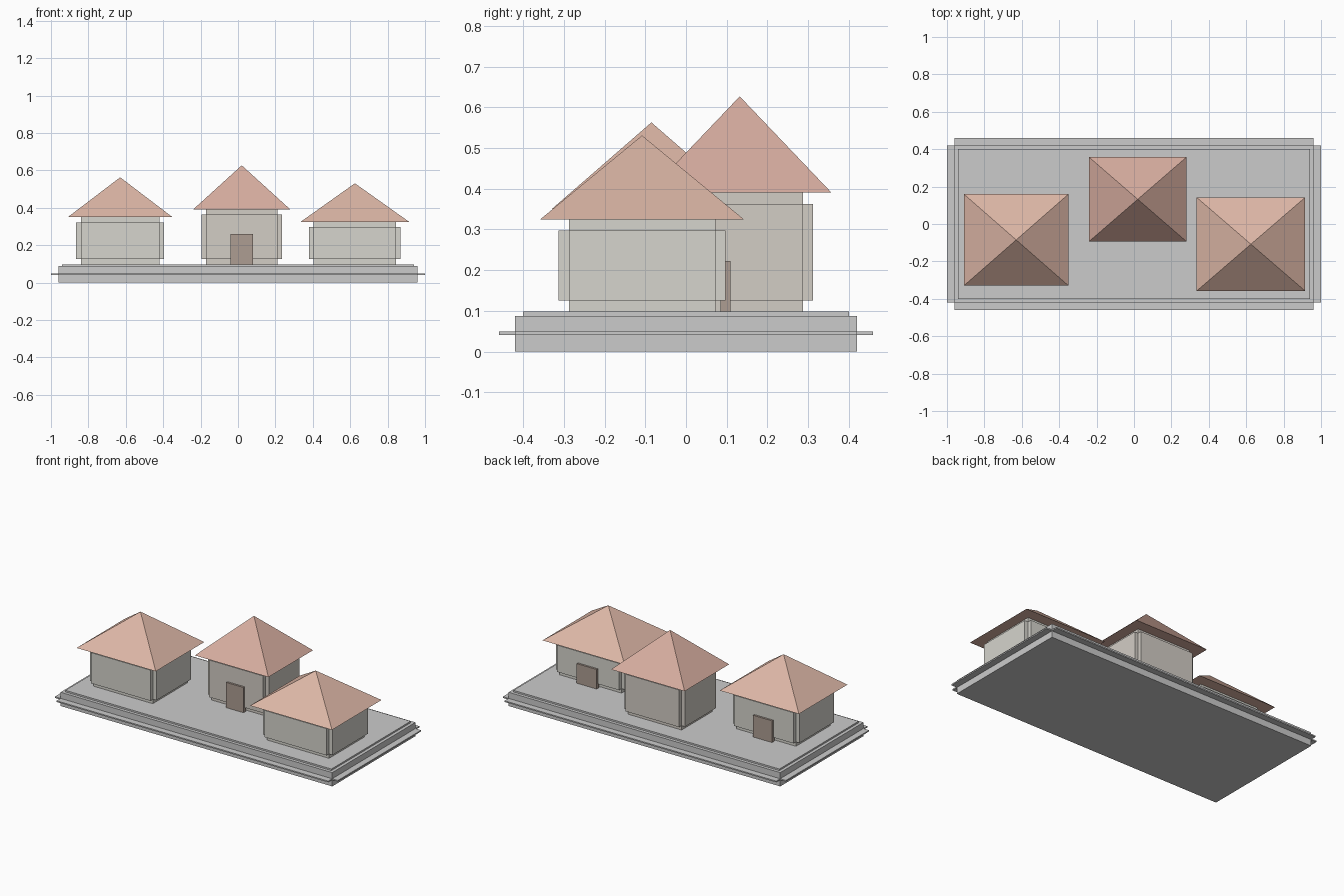
import bpy, bmesh

if "Cube" in bpy.data.objects:
    bpy.data.objects.remove(bpy.data.objects["Cube"])


def material(name, rgb):
    m = bpy.data.materials.new(name)
    m.diffuse_color = (*rgb, 1)
    m.use_nodes = True
    m.node_tree.nodes["Principled BSDF"].inputs["Base Color"].default_value = m.diffuse_color
    return m


def finish(name, bm, mat):
    bmesh.ops.recalc_face_normals(bm, faces=bm.faces)
    mesh = bpy.data.meshes.new(name)
    bm.to_mesh(mesh)
    bm.free()
    obj = bpy.data.objects.new(name, mesh)
    bpy.context.collection.objects.link(obj)
    if mat:
        mesh.materials.append(mat)
    return obj


def box(name, x, y, z, mat=None):
    """Box from (min, max) ranges."""
    bm = bmesh.new()
    bmesh.ops.create_cube(bm, size=1)
    for v in bm.verts:
        v.co = [r[0] if c < 0 else r[1] for c, r in zip(v.co, (x, y, z))]
    return finish(name, bm, mat)


def span(centre, half):
    return (centre - half, centre + half)


def pyramid(name, cx, cy, hx, hy, z0, z1, mat):
    bm = bmesh.new()
    base = [bm.verts.new((cx + sx * hx, cy + sy * hy, z0))
            for sx, sy in ((-1, -1), (1, -1), (1, 1), (-1, 1))]
    apex = bm.verts.new((cx, cy, z1))
    bm.faces.new(base)
    for i in range(4):
        bm.faces.new((base[i], base[(i + 1) % 4], apex))
    return finish(name, bm, mat)


def side_strips(name, cx, cy, hx, hy, out, z, mat=None):
    """Four raised strips, one per side, leaving the corners notched."""
    for s, side in ((-1, "left"), (1, "right")):
        x = sorted((cx + s * hx, cx + s * (hx + out)))
        box(f"{name}_{side}", x, span(cy, hy), z, mat)
    for s, side in ((-1, "front"), (1, "back")):
        y = sorted((cy + s * hy, cy + s * (hy + out)))
        box(f"{name}_{side}", span(cx, hx), y, z, mat)


GROUND = 0.098
door_mat = material("door_brown", (0.42, 0.34, 0.29))
wall_mat = material("wall_plaster", (0.67, 0.66, 0.61))
wall_warm = material("wall_warm", (0.65, 0.61, 0.56))
roof_mat = material("roof_clay", (0.72, 0.47, 0.38))
roof_red = material("roof_red_clay", (0.68, 0.42, 0.35))

# Stepped plinth with a thin moulding
box("plinth", (-0.96, 0.96), (-0.42, 0.42), (0, 0.088))
box("plinth_top", (-0.94, 0.94), (-0.40, 0.40), (0.088, GROUND))
side_strips("plinth_moulding", 0, 0, 0.96, 0.42, 0.04, (0.041, 0.049))

# Houses: centre, half sizes, eave height, apex height, door side
houses = (
    ("left_house", -0.63, -0.085, 0.21, 0.175, 0.350, 0.563, 1, wall_mat, roof_mat),
    ("middle_house", 0.02, 0.132, 0.19, 0.155, 0.391, 0.627, -1, wall_warm, roof_red),
    ("right_house", 0.625, -0.108, 0.22, 0.18, 0.325, 0.531, 1, wall_mat, roof_mat),
)
for name, cx, cy, hx, hy, eave, apex, side, wall, roof in houses:
    box(name + "_core", span(cx, hx), span(cy, hy), (GROUND, eave), wall)
    side_strips(name + "_wall_panel", cx, cy, hx, hy, 0.025,
                (GROUND + 0.028, eave - 0.028), wall)
    pyramid(name + "_roof", cx, cy, hx + 0.07, hy + 0.07, eave, apex, roof)
    box(name + "_door", span(cx, hx * 0.32), span(cy + side * (hy + 0.025), 0.0125),
        (GROUND, GROUND + 0.55 * (eave - GROUND)), door_mat)
